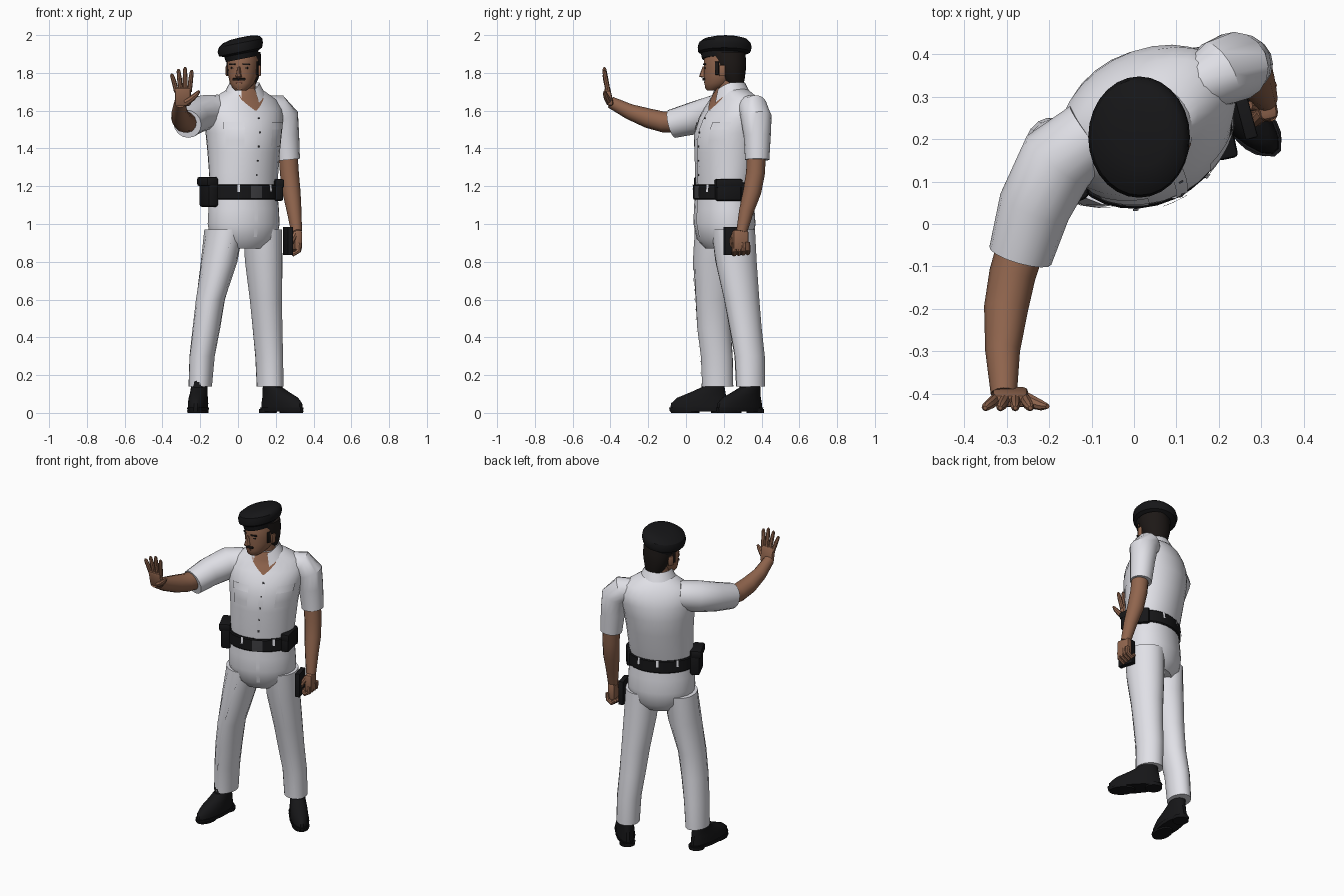
import bpy, bmesh, math
from math import sin, cos, pi, radians
from mathutils import Vector, Matrix

cube = bpy.data.objects.get("Cube")
if cube:
    bpy.data.objects.remove(cube, do_unlink=True)


def material(name, *rgb):
    m = bpy.data.materials.new(name)
    m.use_nodes = True
    m.diffuse_color = (*rgb, 1)
    m.node_tree.nodes["Principled BSDF"].inputs["Base Color"].default_value = (*rgb, 1)
    return m


WHITE = material("white cloth", .76, .76, .81)
SKIN = material("tan skin", .28, .13, .075)
BLACK = material("black leather", .008, .008, .009)
HAIR = material("dark hair", .012, .009, .008)
LIP = material("lip brown", .16, .06, .04)
METAL = material("dark metal", .05, .05, .055)


def finish(name, bm, mat, angle=35):
    bmesh.ops.recalc_face_normals(bm, faces=bm.faces)
    me = bpy.data.meshes.new(name)
    bm.to_mesh(me)
    bm.free()
    ob = bpy.data.objects.new(name, me)
    bpy.context.collection.objects.link(ob)
    me.materials.append(mat)
    bpy.ops.object.select_all(action="DESELECT")
    ob.select_set(True)
    bpy.context.view_layer.objects.active = ob
    bpy.ops.object.shade_smooth_by_angle(angle=radians(angle))
    return ob


def skin_rings(name, rings, mat, closed=True, caps=True, angle=35):
    """Bridge successive rings of points with quads."""
    bm = bmesh.new()
    rows = [[bm.verts.new(p) for p in r] for r in rings]
    n = len(rows[0])
    for a, b in zip(rows, rows[1:]):
        for i in range(n if closed else n - 1):
            j = (i + 1) % n
            bm.faces.new((a[i], a[j], b[j], b[i]))
    if caps:
        bm.faces.new(rows[0])
        bm.faces.new(rows[-1])
    return finish(name, bm, mat, angle)


def oval(r, t, grow=0):
    """Point on a level oval r = (x, y, z, half width, half depth, turn)."""
    x, y, z, w, d, turn = r
    u, v = (w + grow) * cos(t), (d + grow) * sin(t)
    a = radians(turn)
    return Vector((x + u * cos(a) - v * sin(a), y + u * sin(a) + v * cos(a), z))


def loft(name, rings, mat, n=20, grow=0, angle=35):
    return skin_rings(name, [[oval(r, 2 * pi * i / n, grow) for i in range(n)] for r in rings], mat, angle=angle)


def tube(name, pts, mat, n=12, squash=1, ref=(0, 0, 1)):
    """Limb through points (x, y, z, radius)."""
    c = [Vector(p[:3]) for p in pts]
    rings = []
    for i, p in enumerate(pts):
        d = (c[min(i + 1, len(c) - 1)] - c[max(i - 1, 0)]).normalized()
        u = d.cross(Vector(ref)).normalized()
        v = d.cross(u)
        rings.append([c[i] + p[3] * (u * cos(2 * pi * k / n) + v * squash * sin(2 * pi * k / n)) for k in range(n)])
    return skin_rings(name, rings, mat)


def at_height(rings, z):
    for a, b in zip(rings, rings[1:]):
        if a[2] <= z <= b[2]:
            f = (z - a[2]) / (b[2] - a[2])
            return [p + (q - p) * f for p, q in zip(a, b)]
    return rings[-1]


def patch(name, rings, z0, z1, mid, low, high, mat, grow=.004, steps=8):
    """Thin plate on a lofted surface; low and high are its half angles."""
    rows = []
    for i in range(steps + 1):
        f = i / steps
        half = low + (high - low) * f
        r = at_height(rings, z0 + (z1 - z0) * f)
        rows.append([oval(r, radians(mid + half * (k / 3 - 1)), grow) for k in range(7)])
    return skin_rings(name, rows, mat, closed=False, caps=False)


def block(name, loc, size, turn, mat, bevel=.008, tilt=0):
    bm = bmesh.new()
    bmesh.ops.create_cube(bm, size=1)
    bmesh.ops.scale(bm, vec=size, verts=bm.verts)
    bmesh.ops.bevel(bm, geom=bm.edges[:], offset=bevel, segments=2, affect="EDGES", profile=.5)
    m = Matrix.Translation(loc) @ Matrix.Rotation(radians(turn), 4, "Z") @ Matrix.Rotation(radians(tilt), 4, "X")
    bmesh.ops.transform(bm, matrix=m, verts=bm.verts)
    return finish(name, bm, mat)


# Shirt body, twisted to its left
torso = [(.03, .2, 1.17, .18, .14, 24), (.03, .205, 1.22, .187, .148, 25), (.03, .21, 1.27, .19, .155, 26),
         (.03, .22, 1.38, .197, .17, 27), (.03, .23, 1.48, .208, .178, 28), (.03, .245, 1.56, .222, .162, 29),
         (.03, .255, 1.61, .22, .14, 29), (.03, .258, 1.66, .185, .113, 28), (.033, .25, 1.695, .125, .093, 25),
         (.035, .24, 1.72, .08, .075, 20)]
loft("shirt_body", torso, WHITE, 28)
patch("shirt_placket", torso, 1.21, 1.6, -90, 4, 4, WHITE)
patch("open_neck", torso, 1.6, 1.72, -92, 1, 40, SKIN, .003)
for side, mid in (("left", -52), ("right", -128)):
    patch(side + "_pocket", torso, 1.41, 1.51, mid, 15, 15, WHITE, .003, 3)
    patch(side + "_pocket_flap", torso, 1.5, 1.54, mid, 16, 16, WHITE, .006, 2)
for i in range(5):
    p = oval(at_height(torso, 1.26 + .075 * i), radians(-90), .005)
    block("shirt_button", p, (.01, .004, .01), 27, METAL, .001)

# Folded collar with long front points
fold, edge, stand = [], [], []
for i in range(25):
    t = radians(-62 + 304 * i / 24)
    front = max(0, -sin(t)) ** 2
    stand.append(oval((.035, .23, 1.725 - .03 * front, .066, .072, 15), t))
    fold.append(oval((.035, .23, 1.75 - .045 * front, .078, .082, 15), t))
    edge.append(oval((.035, .23, 1.7 - .075 * front, .105, .108, 18), t))
skin_rings("shirt_collar", [stand, fold, edge], WHITE, False, False)

# Sleeves and bare arms
tube("left_sleeve", [(.14, .32, 1.62, .06), (.2, .355, 1.61, .08), (.24, .372, 1.565, .082), (.252, .377, 1.47, .072),
                     (.264, .377, 1.34, .064)], WHITE, 16, 1, (0, 1, 0))
tube("right_sleeve", [(-.1, .21, 1.6, .085), (-.18, .15, 1.59, .093), (-.235, .04, 1.56, .086),
                      (-.268, -.075, 1.53, .076)], WHITE, 16)
tube("left_arm", [(.262, .375, 1.42, .05), (.272, .368, 1.27, .05), (.283, .35, 1.17, .048), (.297, .32, 1.07, .039),
                  (.31, .295, .96, .029)], SKIN, 12, 1, (0, 1, 0))
tube("right_arm", [(-.26, -.03, 1.54, .057), (-.287, -.12, 1.54, .055), (-.302, -.2, 1.56, .052),
                   (-.31, -.3, 1.595, .041), (-.307, -.4, 1.645, .031)], SKIN)

# Raised right hand, palm forward
block("right_palm", (-.292, -.408, 1.675), (.085, .032, .1), 0, SKIN, .012, 12)
for i, length in enumerate((.075, .1, .11, .095)):
    x, s = -.326 + .023 * i, (i - 2) * .007
    tube("right_finger", [(x, -.412, 1.7, .0125), (x + s, -.425, 1.72 + length * .5, .0125),
                          (x + s * 1.7, -.432, 1.72 + length * .9, .01), (x + s * 1.8, -.434, 1.72 + length, .005)],
         SKIN, 8, 1, (0, 1, 0))
tube("right_thumb", [(-.275, -.405, 1.645, .02), (-.24, -.42, 1.668, .016), (-.217, -.428, 1.69, .012),
                     (-.204, -.43, 1.705, .006)], SKIN, 8, 1, (0, 1, 0))

# Left fist holding a notebook
block("left_palm", (.312, .287, .915), (.045, .085, .11), 12, SKIN, .015)
for i in range(4):
    y, z = .327 - .024 * i, .865 - .002 * i
    tube("left_finger", [(.325, y, z + .04, .0125), (.322, y, z, .014), (.295, y, z - .018, .013),
                         (.272, y, z + .005, .011)], SKIN, 8, 1, (0, 1, 0))
tube("left_thumb", [(.305, .262, .95, .017), (.287, .243, .915, .014), (.275, .24, .88, .009)], SKIN, 8, 1, (0, 1, 0))
block("notebook", (.265, .25, .91), (.03, .1, .15), 15, BLACK, .004)

# Trousers: seat and two legs
hips = [(.03, .21, .87, .13, .1, 25), (.03, .207, .92, .182, .142, 25), (.03, .204, 1, .198, .156, 25),
        (.03, .202, 1.08, .194, .152, 25), (.03, .2, 1.2, .183, .142, 25)]
loft("trouser_seat", hips, WHITE, 24)
legs = {"right": [(-.2, .168, .14, .062, .083, -4), (-.19, .163, .3, .067, .085, -4), (-.167, .148, .45, .073, .09, 0),
                  (-.146, .146, .6, .077, .096, 5), (-.1, .155, .8, .095, .118, 15), (-.075, .165, .97, .1, .125, 25)],
        "left": [(.17, .342, .14, .068, .08, 30), (.165, .337, .3, .071, .083, 30), (.156, .315, .45, .077, .088, 28),
                 (.148, .295, .6, .084, .096, 25), (.136, .265, .8, .097, .113, 25), (.13, .25, .97, .1, .12, 25)]}
for side, rings in legs.items():
    loft(side + "_trouser_leg", rings, WHITE, 18)
    patch(side + "_crease", rings, .15, .9, -90, 1.5, 1.5, WHITE, .004, 12)
patch("fly", hips, .93, 1.13, -90, 3, 3, WHITE, .003)

# Belt with buckle, loops and pouches
belt = [(.03, .2, z, .192 + g, .151 + g, 25) for z, g in ((1.13, 0), (1.136, .005), (1.204, .005), (1.21, 0))]
loft("belt", belt, BLACK, 28)
patch("buckle", belt, 1.135, 1.205, -90, 9, 9, METAL, .006, 2)
for t in (-118, -62, 55, 90, 125):
    patch("belt_loop", belt, 1.125, 1.215, t, 2, 2, WHITE, .005, 2)
block("holster", (-.155, .115, 1.17), (.06, .13, .16), 25, BLACK, .015)
block("holster_flap", (-.162, .113, 1.225), (.066, .136, .05), 25, BLACK, .012)
block("left_pouch", (.203, .225, 1.18), (.05, .14, .115), 12, BLACK, .012)
block("left_pouch_flap", (.207, .225, 1.215), (.05, .146, .045), 12, BLACK, .01)
block("rear_pouch", (.175, .3, 1.17), (.06, .07, .1), 40, BLACK, .012)

# Shoes: each ring is (forward shift, height, half width, half length)
upper = [(.075, .02, .052, .155), (.075, .05, .053, .152), (.062, .08, .05, .132), (.03, .108, .046, .095),
         (.002, .135, .044, .062), (0, .18, .043, .058)]
sole = [(.075, .008, .054, .158), (.075, .028, .057, .162)]
heel = [(-.035, 0, .045, .048), (-.035, .02, .047, .05)]
for side, x, y, turn in (("right", -.205, .145, -5), ("left", .182, .34, 42)):
    a = radians(turn)
    for part, prof in (("shoe", upper), ("sole", sole), ("heel", heel)):
        loft(f"{side}_{part}", [(x + s * sin(a), y - s * cos(a), z, w, d, turn) for s, z, w, d in prof], BLACK, 18)
    fx, fy = x + .15 * sin(a), y - .15 * cos(a)
    loft(side + "_toe_sole", [(fx, fy, 0, .048, .075, turn), (fx, fy, .012, .052, .08, turn)], BLACK, 18)

# Head, turned slightly to its right
YAW = -13


def on_head(x, y, z):
    a = radians(YAW)
    return Vector((.028 + x * cos(a) - y * sin(a), .2 + x * sin(a) + y * cos(a), z))


def head_loft(name, prof, mat, n=20):
    return loft(name, [(*on_head(0, y, z), w, d, YAW) for y, z, w, d in prof], mat, n)


tube("neck", [(.035, .24, 1.64, .062), (.033, .23, 1.72, .06), (.03, .22, 1.8, .06)], SKIN, 14, 1, (0, 1, 0))
head_loft("head", [(-.062, 1.708, .03, .028), (-.05, 1.72, .045, .05), (-.03, 1.745, .064, .074),
                   (-.012, 1.785, .076, .094), (-.004, 1.83, .081, .104), (0, 1.87, .083, .107),
                   (0, 1.93, .07, .09)], SKIN)
head_loft("hair", [(.06, 1.735, .05, .045), (.05, 1.77, .07, .062), (.038, 1.82, .085, .08),
                   (.026, 1.86, .089, .094), (.015, 1.91, .088, .1)], HAIR)
head_loft("nose", [(-.106, 1.775, .014, .014), (-.112, 1.781, .018, .022), (-.11, 1.795, .013, .019),
                   (-.103, 1.835, .008, .012)], SKIN, 8)
block("lower_lip", on_head(0, -.098, 1.75), (.04, .012, .01), YAW, LIP, .003)
block("chin", on_head(0, -.083, 1.722), (.04, .03, .025), YAW, SKIN, .01)
for s, side in ((1, "left"), (-1, "right")):
    block(side + "_ear", on_head(s * .086, .012, 1.812), (.014, .034, .058), YAW + s * 15, SKIN, .006)
    block(side + "_sideburn", on_head(s * .08, -.018, 1.825), (.012, .022, .07), YAW, HAIR, .004)
    block(side + "_eye", on_head(s * .036, -.092, 1.826), (.026, .008, .009), YAW + s * 24, HAIR, .003)
    block(side + "_brow", on_head(s * .037, -.096, 1.845), (.04, .012, .009), YAW + s * 24, HAIR, .003)
    block(side + "_moustache", on_head(s * .017, -.104, 1.766), (.036, .014, .013), YAW + s * 18, HAIR, .004)

# Beret, sloping down to its right
beret = [(.02, .195, 1.872, .084, .11), (.018, .195, 1.9, .09, .116), (.013, .203, 1.91, .114, .138),
         (.012, .205, 1.935, .12, .143), (.014, .205, 1.958, .115, .137), (.018, .207, 1.975, .096, .115),
         (.022, .21, 1.985, .06, .075), (.025, .21, 1.987, .02, .025)]
cap = loft("beret", [(*r, 0) for r in beret], BLACK, 28)
for v in cap.data.vertices:
    v.co.z += .2 * (v.co.x - .01)
